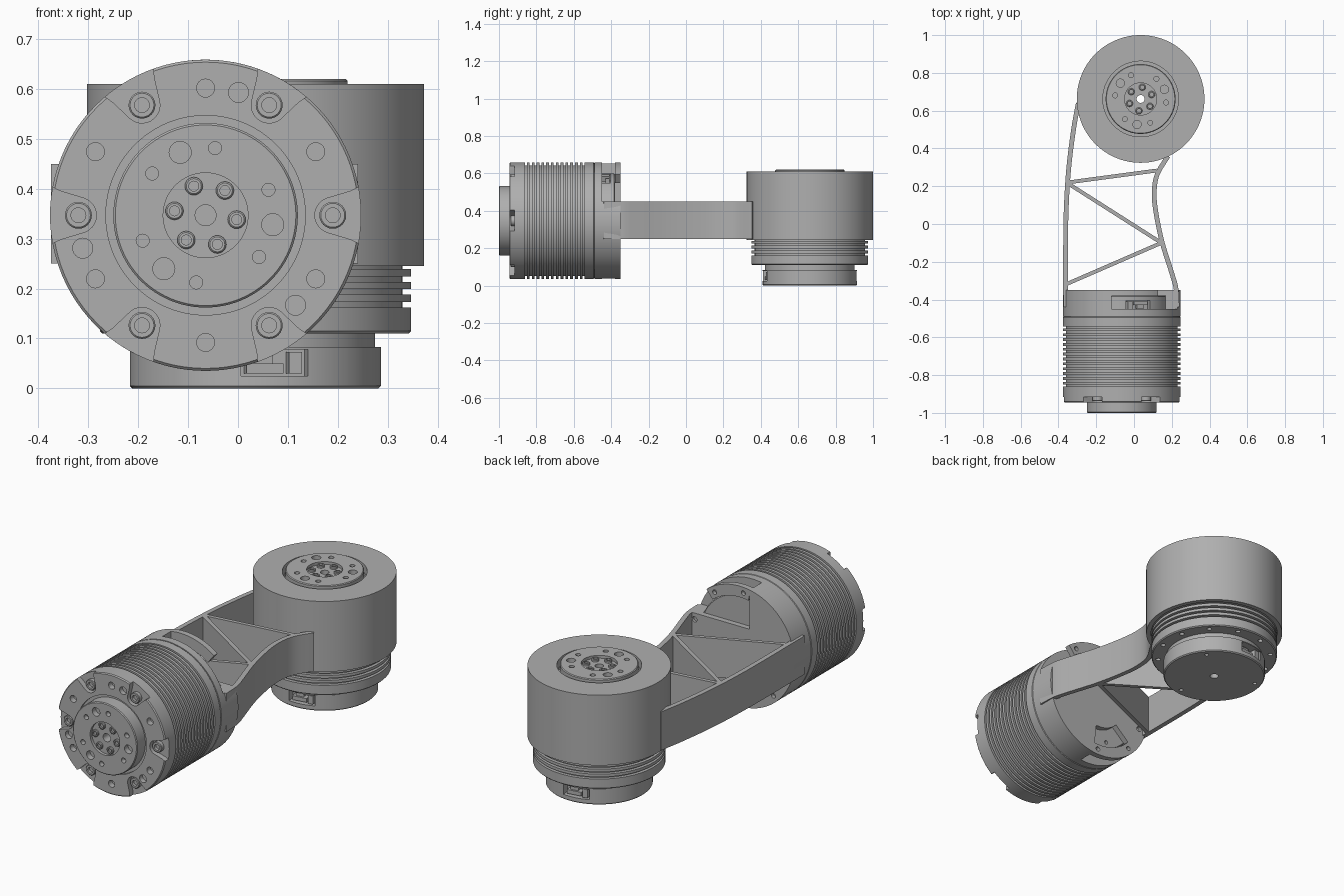
import bpy, bmesh
from math import cos, sin, pi, radians
from mathutils import Matrix, Vector

if "Cube" in bpy.data.objects:
    bpy.data.objects.remove(bpy.data.objects["Cube"])

metal = bpy.data.materials.new("machined grey")
metal.use_nodes = True
grey = (0.43, 0.43, 0.43, 1)
metal.diffuse_color = grey
metal.node_tree.nodes["Principled BSDF"].inputs["Base Color"].default_value = grey


def polar(radius, degrees):
    return Vector((radius * cos(radians(degrees)), radius * sin(radians(degrees))))


def lathe(bm, profile, closed=False, segments=96, centre=(0, 0)):
    """Revolve (radius, height) points about a vertical axis."""
    rings = [[bm.verts.new((centre[0] + r * cos(2 * pi * i / segments),
                            centre[1] + r * sin(2 * pi * i / segments), z))
              for i in range(segments)] if r else
             [bm.verts.new((*centre, z))] * segments for r, z in profile]
    pairs = list(zip(rings, rings[1:]))
    if closed:
        pairs.append((rings[-1], rings[0]))
    for low, high in pairs:
        for i in range(segments):
            j = (i + 1) % segments
            corners = list(dict.fromkeys((low[i], low[j], high[j], high[i])))
            bm.faces.new(corners)


def rod(bm, centre, radius, bottom, top, segments=24):
    lathe(bm, [(0, bottom), (radius, bottom), (radius, top), (0, top)],
          segments=segments, centre=centre)


def prism(bm, outline, bottom, top):
    low = [bm.verts.new((p[0], p[1], bottom)) for p in outline]
    high = [bm.verts.new((p[0], p[1], top)) for p in outline]
    bm.faces.new(low)
    bm.faces.new(high)
    n = len(low)
    for i in range(n):
        j = (i + 1) % n
        bm.faces.new((low[i], low[j], high[j], high[i]))


def slab(bm, x0, x1, y0, y1, z0, z1, degrees=0):
    spin = Matrix.Rotation(radians(degrees), 2)
    corners = [spin @ Vector(p) for p in ((x0, y0), (x1, y0), (x1, y1), (x0, y1))]
    prism(bm, corners, z0, z1)


def sector(bm, inner, outer, start, end, z0, z1, steps=16):
    angles = [start + (end - start) * i / steps for i in range(steps + 1)]
    outline = [polar(outer, a) for a in angles] + [polar(inner, a) for a in reversed(angles)]
    prism(bm, outline, z0, z1)


def bolt(bm, centre, radius, bottom, height):
    top, floor = bottom + height, bottom + height * 0.3
    lathe(bm, [(radius, bottom), (radius, top - 0.003), (radius - 0.003, top),
               (radius * 0.55, top), (radius * 0.55, floor), (0, floor)],
          segments=24, centre=centre)


def finish(name, bm, place=Matrix(), cutter=None):
    """Turn a bmesh into a shaded object, after cutting it with another bmesh."""
    objects = []
    for label, mesh_data in ((name, bm), ("cutter", cutter)):
        if mesh_data is None:
            continue
        bmesh.ops.recalc_face_normals(mesh_data, faces=mesh_data.faces)
        mesh = bpy.data.meshes.new(label)
        mesh_data.to_mesh(mesh)
        mesh_data.free()
        mesh.materials.append(metal)
        obj = bpy.data.objects.new(label, mesh)
        bpy.context.collection.objects.link(obj)
        objects.append(obj)
    obj = objects[0]
    bpy.ops.object.select_all(action='DESELECT')
    obj.select_set(True)
    bpy.context.view_layer.objects.active = obj
    if cutter is not None:
        objects[1].hide_render = True
        mod = obj.modifiers.new("cut", 'BOOLEAN')
        mod.object, mod.operation, mod.solver = objects[1], 'DIFFERENCE', 'EXACT'
        bpy.ops.object.modifier_apply(modifier=mod.name)
        bpy.data.objects.remove(objects[1])
    bpy.ops.object.shade_smooth_by_angle(angle=radians(30))
    obj.matrix_world = place
    return obj


PORTS = (69, 249)


def actuator(prefix, place):
    # Finned body with rear cover, flange and raised output disc
    profile = [(0, 0), (0.247, 0), (0.252, 0.005), (0.252, 0.083), (0.24, 0.083),
               (0.24, 0.11), (0.307, 0.11), (0.312, 0.115), (0.312, 0.16)]
    for i in range(13):
        z = 0.162 + 0.0257 * i
        profile += [(0.312, z), (0.295, z), (0.295, z + 0.011), (0.312, z + 0.011)]
    profile += [(0.312, 0.56), (0.307, 0.565), (0.2, 0.565), (0.2, 0.552), (0.185, 0.552),
                (0.185, 0.616), (0.181, 0.62), (0.085, 0.62), (0.085, 0.605), (0, 0.605)]
    body = bmesh.new()
    lathe(body, profile)

    # Holes, screw pockets and connector openings
    cut = bmesh.new()
    rod(cut, (0, 0), 0.021, -0.1, 0.7)
    for k in range(6):
        a = 60 * k
        rod(cut, polar(0.255, a + 30), 0.018, 0.535, 0.6)
        rod(cut, polar(0.136, a + 22), 0.013, 0.595, 0.65)
        pocket = [Vector((0.255, 0)) + polar(0.036, t) for t in range(110, 251, 14)]
        pocket += [Vector((0.29, -0.048)), Vector((0.34, -0.072)),
                   Vector((0.34, 0.072)), Vector((0.29, 0.048))]
        prism(cut, [Matrix.Rotation(radians(a), 2) @ p for p in pocket], 0.537, 0.6)
        for b in (a, a + 30):
            rod(cut, polar(0.28, b + 15), 0.012, 0.09, 0.125, 16)
    for k in range(3):
        rod(cut, polar(0.136, 112 + 120 * k), 0.022, 0.59, 0.65)
        rod(cut, polar(0.255, 75 + 120 * k), 0.02, 0.54, 0.6)
        rod(cut, polar(0.215, 10 + 120 * k), 0.01, -0.02, 0.02, 16)
    for a in PORTS:
        slab(cut, 0.2, 0.3, -0.068, 0.068, 0.025, 0.078, a)
    finish(prefix + "_actuator_body", body, place, cut)

    # Socket screws on the flange and the output hub
    bolts = bmesh.new()
    for k in range(6):
        bolt(bolts, polar(0.255, 60 * k), 0.027, 0.536, 0.022)
        bolt(bolts, polar(0.063, 112 + 60 * k), 0.018, 0.604, 0.012)
    finish(prefix + "_screws", bolts, place)

    # Connector plugs in the rear cover
    plugs = bmesh.new()
    for a in PORTS:
        slab(plugs, 0.195, 0.242, 0.03, 0.056, 0.03, 0.073, a)
        slab(plugs, 0.195, 0.235, -0.055, 0.02, 0.03, 0.05, a)
        slab(plugs, 0.195, 0.225, -0.04, 0.0, 0.05, 0.068, a)
    finish(prefix + "_connectors", plugs, place)


front = Matrix.Translation((-0.065, -0.38, 0.347)) @ Matrix.Rotation(pi / 2, 4, 'X')
elbow = Matrix.Translation((0.035, 0.662, 0))
actuator("front", front)
actuator("elbow", elbow @ Matrix.Rotation(pi / 6, 4, 'Z'))

# Elbow housing sleeve
sleeve = bmesh.new()
lathe(sleeve, [(0.314, 0.245), (0.338, 0.245), (0.338, 0.61), (0.2, 0.61),
               (0.2, 0.568), (0.314, 0.568)], closed=True)
finish("elbow_housing", sleeve, elbow)

# End cap behind the front actuator, open around its connectors
cap, openings = bmesh.new(), bmesh.new()
lathe(cap, [(0, -0.03), (0.312, -0.03), (0.312, 0.109), (0.254, 0.109),
            (0.254, -0.001), (0, -0.001)])
slab(openings, -0.055, 0.4, 0.103, 0.4, -0.1, 0.07)
sector(openings, 0.15, 0.4, 222, 276, -0.1, 0.07)
for a in (15, 165, 195, 345):
    rod(openings, polar(0.27, a), 0.014, -0.1, -0.015)
finish("end_cap", cap, front, openings)

# Curved bridges across the cap openings
for name, start, end in (("upper", 52, 101), ("lower", 220, 278)):
    bridge, holes = bmesh.new(), bmesh.new()
    sector(bridge, 0.255, 0.312, start, end, -0.03, 0.0)
    for a in (start + 7, end - 7):
        rod(holes, polar(0.282, a), 0.012, -0.1, -0.01)
    finish(name + "_cap_bridge", bridge, front, holes)


def smooth_path(points, steps=8):
    """Catmull-Rom curve through the points."""
    pts = [Vector(p) for p in points]
    pts = [2 * pts[0] - pts[1]] + pts + [2 * pts[-1] - pts[-2]]
    path = []
    for a, b, c, d in zip(pts, pts[1:], pts[2:], pts[3:]):
        for i in range(steps):
            t = i / steps
            path.append(0.5 * (2 * b + (c - a) * t + (2 * a - 5 * b + 4 * c - d) * t * t
                               + (3 * b - a - 3 * c + d) * t ** 3))
    return path + [pts[-2]]


def wall(name, path, thickness):
    sides = []
    for i, p in enumerate(path):
        along = (path[min(i + 1, len(path) - 1)] - path[max(i - 1, 0)]).normalized()
        sides.append(Vector((-along.y, along.x)) * thickness / 2)
    outline = [p + s for p, s in zip(path, sides)]
    outline += [p - s for p, s in reversed(list(zip(path, sides)))]
    bm = bmesh.new()
    prism(bm, outline, 0.25, 0.45)
    finish(name, bm)


# Link walls and diagonal ribs
wall("straight_link_wall", smooth_path([
    (-0.362, -0.44), (-0.362, -0.1), (-0.358, 0.1), (-0.345, 0.3),
    (-0.32, 0.5), (-0.295, 0.64)]), 0.025)
wall("curved_link_wall", smooth_path([
    (0.228, -0.44), (0.222, -0.34), (0.2, -0.26), (0.15, -0.1), (0.118, 0.05),
    (0.107, 0.16), (0.122, 0.26), (0.18, 0.36)]), 0.025)
for name, a, b in (("rear", (-0.35, 0.22), (0.12, 0.283)),
                   ("middle", (-0.35, 0.215), (0.145, -0.1)),
                   ("front", (-0.355, -0.317), (0.145, -0.1))):
    wall(name + "_link_rib", [Vector(a), Vector(b)], 0.02)
